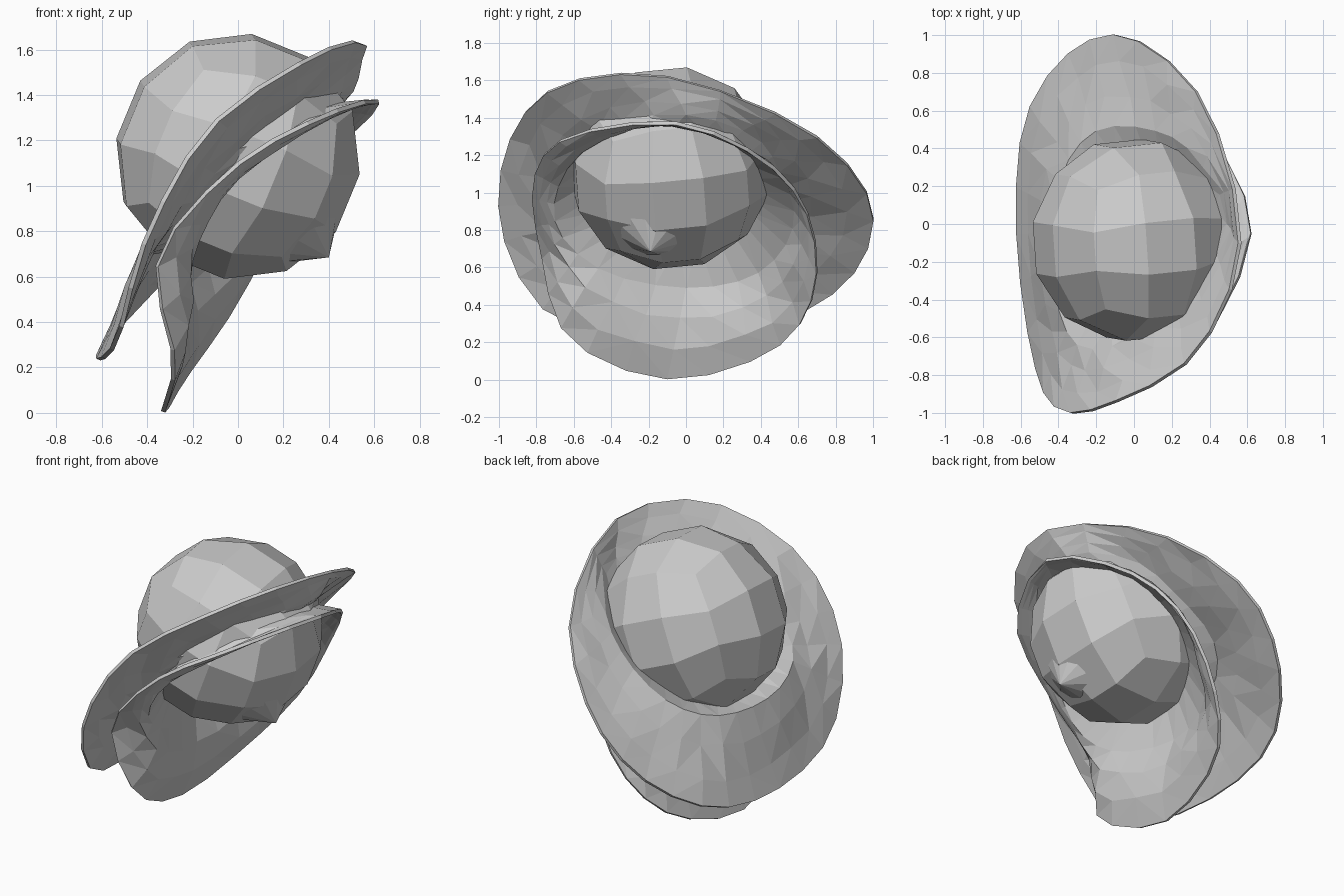
import bpy, bmesh, math, random
from mathutils import Vector, Euler

if "Cube" in bpy.data.objects:
    bpy.data.objects.remove(bpy.data.objects["Cube"])

random.seed(4)
CENTRE, R = Vector((0, -.085, 1.13)), .55      # ball centre and radius


def make_object(name, bm):
    bmesh.ops.recalc_face_normals(bm, faces=bm.faces)
    mesh = bpy.data.meshes.new(name)
    bm.to_mesh(mesh)
    bm.free()
    ob = bpy.data.objects.new(name, mesh)
    bpy.context.collection.objects.link(ob)
    return ob


def smooth_loop(points, n):
    """Sample a closed Catmull-Rom curve."""
    p = [Vector(q) for q in points]
    k, out = len(p), []
    for s in range(n):
        u = s * k / n
        i, t = int(u), u - int(u)
        a, b, c, d = (p[(i + j) % k] for j in (-1, 0, 1, 2))
        out.append(0.5 * (2 * b + (c - a) * t + (2 * a - 5 * b + 4 * c - d) * t * t
                          + (3 * b - a - 3 * c + d) * t ** 3))
    return out


def between(a, b, f, bulge=0.0):
    """Loop between two loops, pushed along x where the sheet is wide."""
    out = []
    for p, q in zip(a, b):
        w = (q - p).length
        r = p.lerp(q, f) + Vector((bulge * w, 0, 0))
        out.append(r + Vector([random.uniform(-.01, .01) * min(1, w * 3) for _ in range(3)]))
    return out


# Edge loops, starting at the top and running front, bottom, back
upper_outer = [(.56, -.1, 1.62), (.33, -.68, 1.57), (-.12, -.95, 1.26), (-.4, -.98, .78),
               (-.53, -.7, .33), (-.615, -.05, .235), (-.57, .55, .33), (-.32, .92, .6),
               (0, .98, .97), (.38, .62, 1.35)]
upper_inner = [(.5, 0, 1.42), (.28, -.42, 1.36), (-.02, -.62, 1.15), (-.28, -.65, .85),
               (-.4, -.42, .72), (-.43, -.05, .7), (-.36, .3, .76), (-.18, .5, .9),
               (.1, .5, 1.1), (.32, .37, 1.3)]
lower_inner = [(.56, -.1, 1.37), (.3, -.52, 1.25), (-.02, -.69, 1.02), (-.17, -.67, .78),
               (-.24, -.42, .57), (-.31, 0, .49), (-.24, .35, .55), (-.03, .55, .74),
               (.2, .57, .98), (.42, .38, 1.2)]
lower_outer = [(.62, -.05, 1.37), (.36, -.62, 1.3), (-.02, -.81, 1.08), (-.35, -.77, .68),
               (-.28, -.62, .22), (-.33, -.1, .005), (-.24, .45, .15), (-.03, .68, .45),
               (.2, .66, .86), (.44, .42, 1.17)]

# Double flange: wide upper brim, groove floor reaching the ball, lower brim
N = 26
uo, ui, li, lo = (smooth_loop(c, N) for c in (upper_outer, upper_inner, lower_inner, lower_outer))
floor = [CENTRE + (p.lerp(q, .5) - CENTRE).normalized() * .5 for p, q in zip(ui, li)]
rows = [uo, between(uo, ui, .3), between(uo, ui, .68), ui, floor, li,
        between(li, lo, .33, .1), between(li, lo, .67, .1), lo]
bm = bmesh.new()
grid = [[bm.verts.new(p) for p in row] for row in rows]
for a, b in zip(grid, grid[1:]):
    for i in range(N):
        j = (i + 1) % N
        bm.faces.new((a[i], a[j], b[j], b[i]))
bmesh.ops.triangulate(bm, faces=bm.faces)
brim = make_object("double_brim", bm)
solid = brim.modifiers.new("thickness", 'SOLIDIFY')
solid.thickness = 0.02
solid.offset = 0

# Faceted ball: a cube grid pushed out to a sphere
bm = bmesh.new()
bmesh.ops.create_cube(bm, size=2)
bmesh.ops.subdivide_edges(bm, edges=bm.edges[:], cuts=2, use_grid_fill=True)
turn = Euler((math.radians(6), math.radians(22), math.radians(6))).to_matrix()
for v in bm.verts:
    v.co = Vector([math.tan(c * math.pi / 4) for c in v.co]).normalized() * R
    v.co = CENTRE + turn @ v.co
make_object("faceted_ball", bm)

# Pointed spike low on the right of the ball
tip, base = Vector((.4, -.19, .685)), Vector((.31, -.175, .785))
axis = (tip - base).normalized()
bm = bmesh.new()
bmesh.ops.create_cone(bm, cap_ends=True, segments=12, radius1=.19, radius2=0,
                      depth=(tip - base).length)
rot = Vector((0, 0, 1)).rotation_difference(axis).to_matrix()
for v in bm.verts:
    v.co = (tip + base) / 2 + rot @ v.co
make_object("spike", bm)
